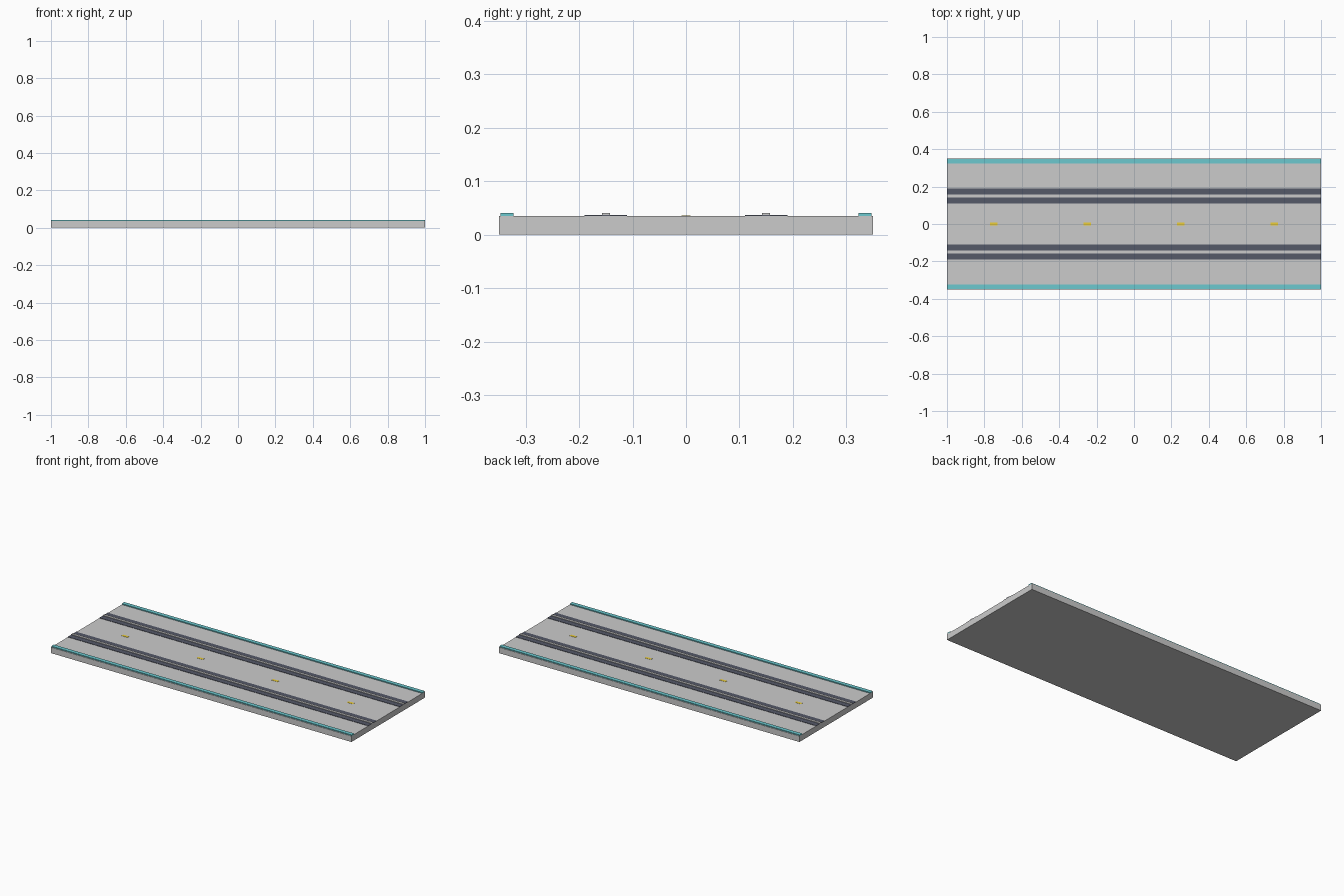
import bpy

if "Cube" in bpy.data.objects:
    bpy.data.objects.remove(bpy.data.objects["Cube"])

TOP = 0.035  # upper face of the slab


def paint(name, rgb):
    mat = bpy.data.materials.new(name)
    mat.diffuse_color = (*rgb, 1)
    mat.use_nodes = True
    mat.node_tree.nodes["Principled BSDF"].inputs["Base Color"].default_value = mat.diffuse_color
    return mat


def box(name, x, y, z0, size, mat=None):
    bpy.ops.mesh.primitive_cube_add(size=1, location=(x, y, z0 + size[2] / 2))
    ob = bpy.context.object
    ob.name = name
    ob.scale = size
    bpy.ops.object.transform_apply(location=False, rotation=False, scale=True)
    if mat:
        ob.data.materials.append(mat)
    return ob


teal = paint("teal", (0.15, 0.58, 0.62))
dark = paint("dark_grey", (0.09, 0.10, 0.14))
yellow = paint("yellow", (0.85, 0.62, 0.04))

# Flat slab
box("track_base", 0, 0, 0, (2, 0.7, TOP))

for side, s in (("front", -1), ("back", 1)):
    # Raised coloured border
    box(f"{side}_edge_strip", 0, s * 0.335, TOP, (2, 0.024, 0.006), teal)
    # Lane band with a raised guide rail along its middle
    box(f"{side}_lane_band", 0, s * 0.15, TOP, (2, 0.08, 0.002), dark)
    box(f"{side}_guide_rail", 0, s * 0.15, TOP, (2, 0.015, 0.0055))

# Centre line dashes
for i in range(4):
    box(f"centre_dash_{i + 1}", -0.75 + 0.5 * i, 0, TOP, (0.04, 0.016, 0.001), yellow)
